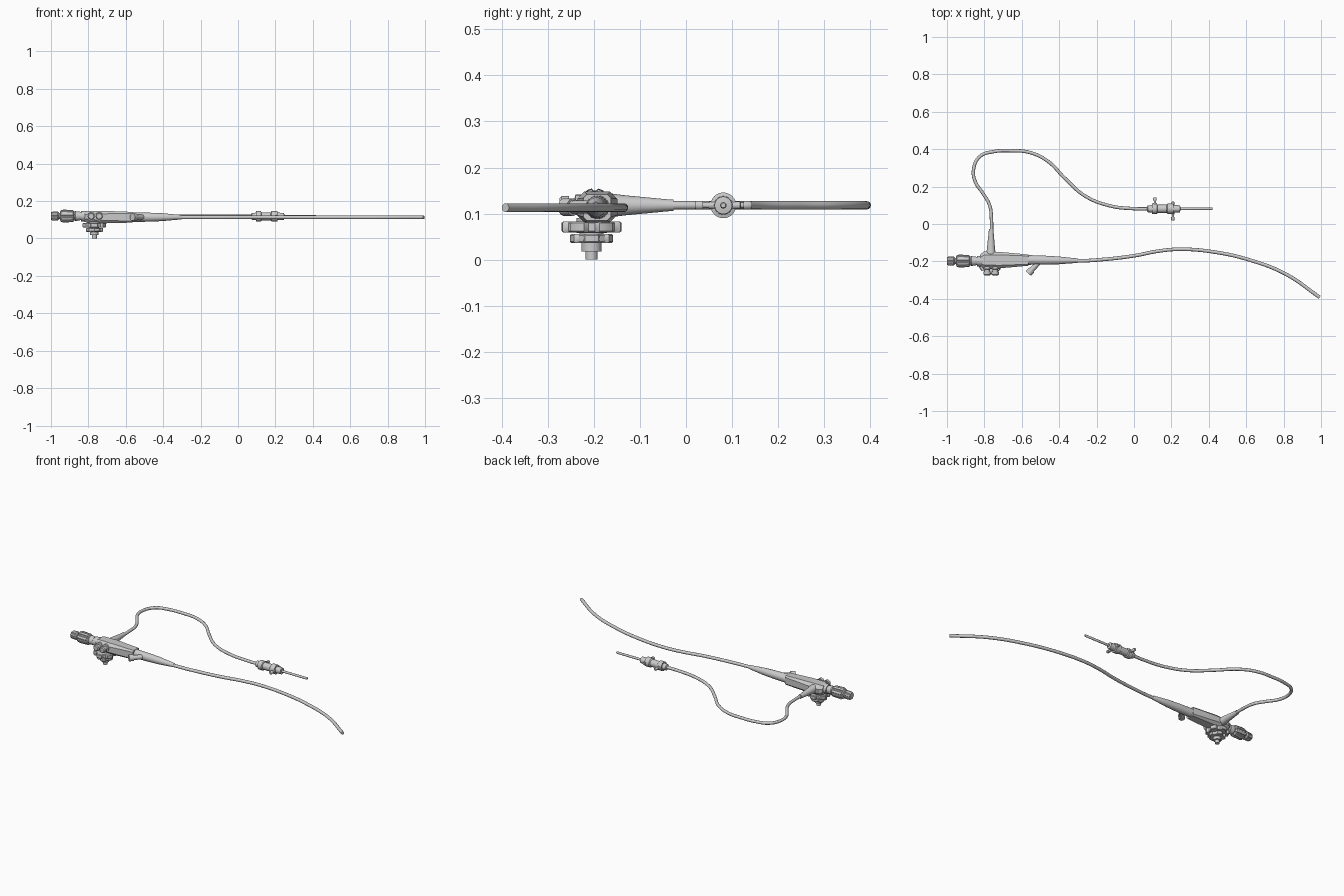
import bpy, bmesh, math
from mathutils import Vector


def finish(name, bm, angle=35):
    bmesh.ops.recalc_face_normals(bm, faces=bm.faces)
    me = bpy.data.meshes.new(name)
    bm.to_mesh(me)
    bm.free()
    ob = bpy.data.objects.new(name, me)
    bpy.context.collection.objects.link(ob)
    bpy.ops.object.select_all(action='DESELECT')
    ob.select_set(True)
    bpy.context.view_layer.objects.active = ob
    bpy.ops.object.shade_smooth_by_angle(angle=math.radians(angle))
    return ob


def skin(bm, rings):
    """Join vertex rings into a capped tube."""
    for a, b in zip(rings, rings[1:]):
        for i in range(len(a)):
            j = (i + 1) % len(a)
            bm.faces.new((a[i], a[j], b[j], b[i]))
    bm.faces.new(rings[0])
    bm.faces.new(rings[-1])


def turned(name, origin, axis, profile, n=24, lobes=0, depth=0.0):
    """Turn (distance, radius) pairs round an axis; lobes cut grip notches."""
    q = Vector(axis).to_track_quat('Z', 'Y')
    bm = bmesh.new()
    rings = []
    if lobes:
        n = lobes * 8
    for t, r in profile:
        ring = []
        for i in range(n):
            a = 2 * math.pi * i / n
            k = 1 - depth if lobes and i % 8 in (0, 1, 7) else 1
            p = Vector((r * k * math.cos(a), r * k * math.sin(a), t))
            ring.append(bm.verts.new(Vector(origin) + q @ p))
        rings.append(ring)
    skin(bm, rings)
    return finish(name, bm)


def tube(name, pts, z, r):
    """Flexible tube along a smooth path through (x, y) points."""
    cu = bpy.data.curves.new(name, 'CURVE')
    cu.dimensions = '3D'
    cu.bevel_depth = r
    cu.bevel_resolution = 4
    cu.resolution_u = 8
    cu.use_fill_caps = True
    sp = cu.splines.new('BEZIER')
    sp.bezier_points.add(len(pts) - 1)
    for bp, (x, y) in zip(sp.bezier_points, pts):
        bp.co = (x, y, z)
        bp.handle_left_type = bp.handle_right_type = 'AUTO'
    ob = bpy.data.objects.new(name, cu)
    bpy.context.collection.objects.link(ob)
    return ob


# Flexible tubes
tube("insertion_tube", [(-0.45, -0.193), (-0.29, -0.197), (-0.17, -0.19), (0, -0.17),
     (0.13, -0.145), (0.246, -0.135), (0.43, -0.15), (0.62, -0.193), (0.81, -0.267),
     (0.993, -0.392)], 0.113, 0.0095)
tube("light_cable", [(-0.763, -0.08), (-0.762, 0.02), (-0.772, 0.1), (-0.807, 0.163),
     (-0.848, 0.225), (-0.858, 0.29), (-0.825, 0.36), (-0.75, 0.387), (-0.663, 0.392),
     (-0.556, 0.382), (-0.46, 0.335), (-0.37, 0.245), (-0.262, 0.15), (-0.128, 0.097),
     (0, 0.082), (0.09, 0.081)], 0.118, 0.009)

# Handle body: tapered box with chamfered long edges
bm = bmesh.new()
rings = []
for x, hw, zb, zt, c in ((-0.822, 0.030, 0.090, 0.142, 0.014), (-0.803, 0.046, 0.083, 0.148, 0.020),
                         (-0.72, 0.044, 0.081, 0.148, 0.016), (-0.565, 0.030, 0.085, 0.142, 0.008)):
    sect = ((-hw + c, zb), (hw - c, zb), (hw, zb + c), (hw, zt - c),
            (hw - c, zt), (-hw + c, zt), (-hw, zt - c), (-hw, zb + c))
    rings.append([bm.verts.new((x, -0.193 + y, z)) for y, z in sect])
skin(bm, rings)
finish("handle_body", bm, 15)

# Strain relief boots
turned("insertion_boot", (-0.575, -0.192, 0.114), (1, -0.015, 0),
       [(0, 0.026), (0.1, 0.024), (0.17, 0.021), (0.27, 0.012), (0.275, 0.010)])
turned("cable_boot", (-0.765, -0.165, 0.118), (0.01, 1, 0),
       [(0, 0.026), (0.03, 0.022), (0.13, 0.0125), (0.138, 0.0125), (0.138, 0.009)])

# Eyepiece, from handle outwards
E = (-0.81, -0.198, 0.120)
turned("eyepiece_neck", E, (-1, 0, 0),
       [(0, 0.028), (0.03, 0.028), (0.03, 0.022), (0.06, 0.022), (0.068, 0.017), (0.185, 0.017)])
turned("eyepiece_collar", E, (-1, 0, 0), [(0.035, 0.024), (0.06, 0.026), (0.066, 0.022)])
turned("focus_ring", E, (-1, 0, 0),
       [(0.064, 0.022), (0.072, 0.033), (0.125, 0.035), (0.137, 0.031), (0.142, 0.02)],
       lobes=8, depth=0.13)
turned("eyepiece_cap", E, (-1, 0, 0),
       [(0.148, 0.018), (0.154, 0.025), (0.182, 0.024), (0.19, 0.02)], lobes=8, depth=0.1)

# Steering knobs hanging below the handle
K = (-0.768, -0.205, 0.0)
turned("knob_shaft", K, (0, 0, 1), [(0.0, 0.013), (0.018, 0.013), (0.018, 0.022), (0.037, 0.022),
       (0.037, 0.026), (0.058, 0.026), (0.058, 0.033), (0.09, 0.033)])
turned("large_knob", K, (0, 0, 1), [(0.059, 0.061), (0.062, 0.065), (0.08, 0.065), (0.083, 0.061)],
       lobes=6, depth=0.17)
turned("small_knob", K, (0, 0, 1), [(0.036, 0.044), (0.039, 0.047), (0.053, 0.047), (0.056, 0.044)],
       lobes=5, depth=0.17)

# Valve buttons on the front side
for i, x in enumerate((-0.785, -0.742)):
    turned(f"valve_button_{i + 1}", (x, -0.22, 0.119), (0, -1, 0),
           [(0, 0.022), (0.02, 0.022), (0.022, 0.014), (0.034, 0.014),
            (0.034, 0.019), (0.05, 0.019), (0.055, 0.014)])

# Angled working channel port
turned("channel_port", (-0.505, -0.2, 0.114), (-0.68, -0.74, 0),
       [(0, 0.014), (0.062, 0.014), (0.062, 0.019), (0.088, 0.019), (0.088, 0.011)])

# Light source connector
C = (0.07, 0.081, 0.118)
turned("connector_body", C, (1, 0, 0),
       [(0, 0.012), (0.004, 0.018), (0.025, 0.02), (0.025, 0.028), (0.052, 0.028), (0.056, 0.022),
        (0.105, 0.022), (0.11, 0.028), (0.14, 0.028), (0.142, 0.02), (0.176, 0.019),
        (0.178, 0.008)])
turned("connector_prong", C, (1, 0, 0), [(0.17, 0.007), (0.347, 0.007), (0.35, 0.005)], 16)
for i, (x, s) in enumerate(((0.112, 1), (0.208, -1))):
    turned(f"connector_stud_{i + 1}", (x, 0.081, 0.118), (0, s, 0),
           [(0, 0.008), (0.031, 0.008), (0.031, 0.006), (0.044, 0.006), (0.044, 0.0095),
            (0.058, 0.0095), (0.062, 0.007)], 16)
turned("connector_vent", (0.208, 0.081, 0.118), (0, 1, 0),
       [(0, 0.008), (0.036, 0.008), (0.038, 0.006)], 16)
